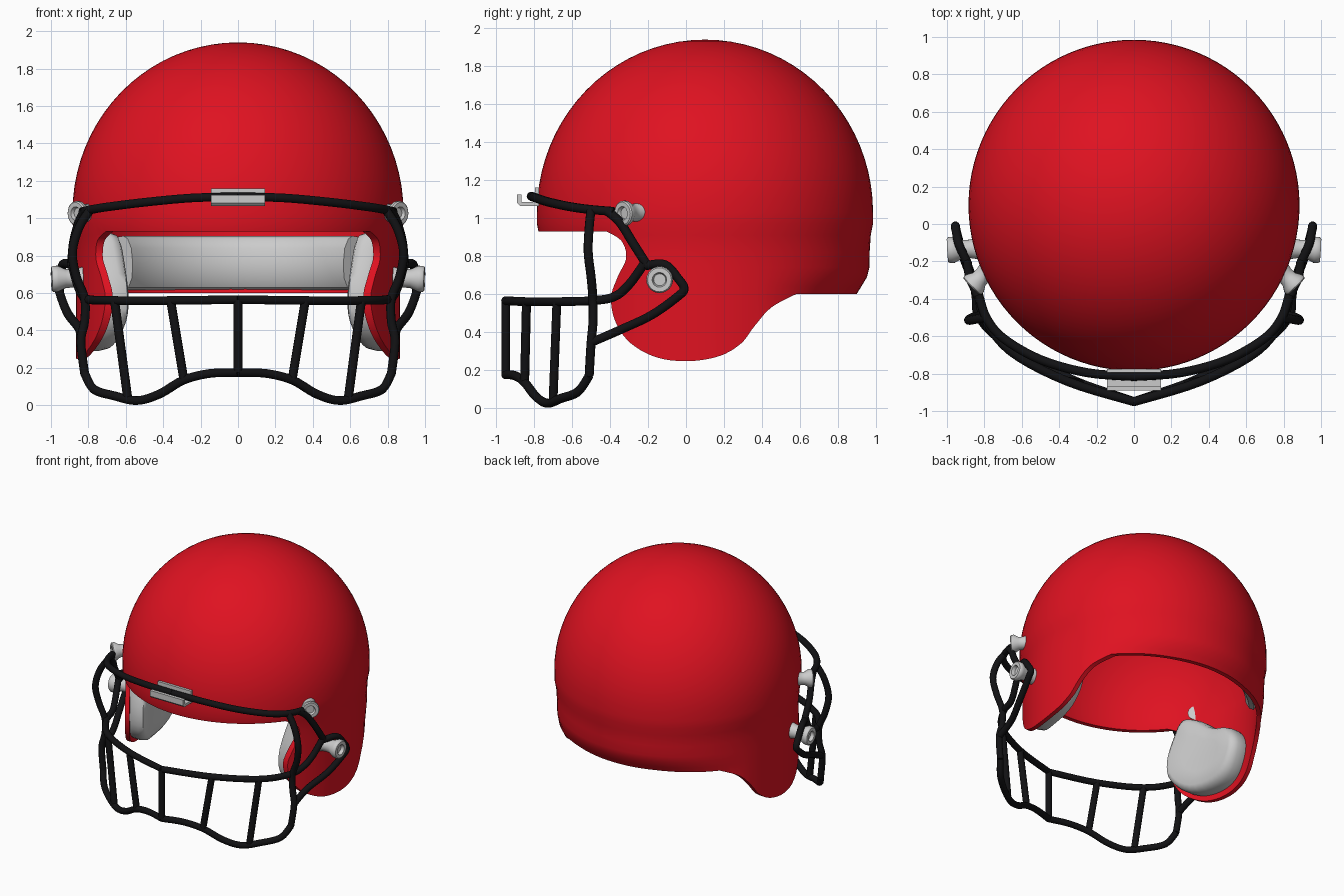
import bpy, bmesh, math
from mathutils import Vector

if "Cube" in bpy.data.objects:
    bpy.data.objects.remove(bpy.data.objects["Cube"])

CY = 0.10          # centre of the dome in y


def material(name, rgb):
    m = bpy.data.materials.new(name)
    m.diffuse_color = (*rgb, 1)
    m.use_nodes = True
    m.node_tree.nodes["Principled BSDF"].inputs["Base Color"].default_value = m.diffuse_color
    return m


RED = material("red_shell", (0.74, 0.006, 0.015))
BLACK = material("black_bars", (0.006, 0.006, 0.007))


def finish(ob, mat=None, angle=40):
    if mat:
        ob.data.materials.append(mat)
    bpy.ops.object.select_all(action='DESELECT')
    ob.select_set(True)
    bpy.context.view_layer.objects.active = ob
    bpy.ops.object.shade_smooth_by_angle(angle=math.radians(angle))
    return ob


def to_object(name, bm):
    bmesh.ops.remove_doubles(bm, verts=bm.verts, dist=1e-5)
    bmesh.ops.recalc_face_normals(bm, faces=bm.faces)
    me = bpy.data.meshes.new(name)
    bm.to_mesh(me)
    bm.free()
    ob = bpy.data.objects.new(name, me)
    bpy.context.collection.objects.link(ob)
    return ob


def lathe(profile, steps, start=0.0, sweep=2 * math.pi, closed=False):
    bm = bmesh.new()
    rows = []
    full = abs(sweep - 2 * math.pi) < 1e-6
    for i in range(steps if full else steps + 1):
        a = start + sweep * i / steps
        rows.append([bm.verts.new((r * math.cos(a), r * math.sin(a), z)) for r, z in profile])
    n = len(profile)
    for i in range(steps):
        p, q = rows[i], rows[(i + 1) % len(rows)]
        for j in range(n if closed else n - 1):
            k = (j + 1) % n
            bm.faces.new((p[j], q[j], q[k], p[k]))
    if not full:
        bm.faces.new(rows[0])
        bm.faces.new(rows[-1])
    return bm


def smooth_path(pts, steps=6, closed=False):
    p = [Vector(v) for v in pts]
    n, out = len(p), []
    get = (lambda i: p[i % n]) if closed else (lambda i: p[max(0, min(n - 1, i))])
    for i in range(n if closed else n - 1):
        a, b, c, d = get(i - 1), get(i), get(i + 1), get(i + 2)
        for k in range(steps):
            t = k / steps
            out.append(0.5 * (2 * b + (c - a) * t + (2 * a - 5 * b + 4 * c - d) * t * t
                              + (3 * b - a - 3 * c + d) * t ** 3))
    return out if closed else out + [p[-1]]


def extrude_x(name, outline, half):
    bm = bmesh.new()
    f = bm.faces.new([bm.verts.new((-half, y, z)) for y, z in outline])
    g = bmesh.ops.extrude_face_region(bm, geom=[f])
    bmesh.ops.translate(bm, vec=(2 * half, 0, 0),
                        verts=[v for v in g['geom'] if isinstance(v, bmesh.types.BMVert)])
    return to_object(name, bm)


# Shell: hollow dome with a slight ridge at the back and a tucked-in rear rim
N = 20
dome = [(math.sin(math.pi / 2 * i / N), math.cos(math.pi / 2 * i / N)) for i in range(N + 1)]
lower = [(0.885, 0.97), (0.873, 0.91), (0.867, 0.82), (0.866, 0.74), (0.866, 0.69),
         (0.866, 0.64), (0.866, 0.58), (0.866, 0.4), (0.866, 0.2)]
outer = [(0.885 * r, 1.03 + 0.91 * z) for r, z in dome] + lower
inner = [(0.852 * r, 1.03 + 0.877 * z) for r, z in dome] + [(r - 0.033, z) for r, z in lower]
bm = lathe(outer + inner[::-1], 96)
bmesh.ops.translate(bm, vec=(0, CY, 0), verts=bm.verts)
for v in bm.verts:
    if v.co.z < 0.75 and v.co.y > 0.4:
        v.co.y -= min(0.08, 3.5 * (0.75 - v.co.z) ** 2) * min(1, (v.co.y - 0.4) / 0.5)
shell = to_object("helmet_shell", bm)

# Side outline that cuts the face opening, ear flaps and rear rim
edge = smooth_path([(-0.42, 0.93), (-0.34, 0.88), (-0.315, 0.79), (-0.36, 0.69), (-0.395, 0.58),
                    (-0.37, 0.45), (-0.29, 0.34), (-0.15, 0.265), (0.02, 0.247), (0.18, 0.275),
                    (0.29, 0.34), (0.36, 0.43), (0.45, 0.53), (0.58, 0.6)], 5)
cutter = extrude_x("side_cutter", [(-1.2, 0.93)] + [tuple(v) for v in edge]
                   + [(1.3, 0.6), (1.3, 2.2), (-1.2, 2.2)], 1.2)
cutter.hide_render = True
mod = shell.modifiers.new("cut", 'BOOLEAN')
mod.operation, mod.solver, mod.object = 'INTERSECT', 'EXACT', cutter
bpy.context.view_layer.objects.active = shell
bpy.ops.object.modifier_apply(modifier="cut")
bpy.data.objects.remove(cutter)
finish(shell, RED, 35)

# Rear inner pad
bm = lathe([(0.80, 0.615), (0.765, 0.63), (0.74, 0.68), (0.735, 0.76), (0.745, 0.84),
            (0.77, 0.89), (0.80, 0.905), (0.836, 0.9), (0.836, 0.75), (0.815, 0.66)],
           32, math.radians(40), math.radians(100), closed=True)
bmesh.ops.translate(bm, vec=(0, CY - 0.01, 0), verts=bm.verts)
finish(to_object("rear_pad", bm))

# Jaw pads: rounded cushions following the inside of the ear flaps
pad = smooth_path([(-0.24, 0.92), (-0.30, 0.8), (-0.35, 0.6), (-0.325, 0.43), (-0.18, 0.31),
                   (0.05, 0.295), (0.2, 0.37), (0.28, 0.54), (0.2, 0.69), (0.02, 0.77),
                   (-0.13, 0.89)], 4, True)
mid = Vector((-0.05, 0.57))
for s, side in ((1, "right"), (-1, "left")):
    bm = bmesh.new()
    rings = []
    for scale, depth in ((0.5, 0), (0.98, 0), (1, 0.03), (1, 0.08), (0.96, 0.125),
                         (0.85, 0.15), (0.5, 0.16)):
        ring = []
        for p in pad:
            y, z = mid + (p - mid) * scale
            x = math.sqrt(0.84 ** 2 - (y - CY) ** 2) - depth
            ring.append(bm.verts.new((s * x, y, z)))
        rings.append(ring)
    for a, b in zip(rings, rings[1:]):
        for i in range(len(pad)):
            j = (i + 1) % len(pad)
            bm.faces.new((a[i], a[j], b[j], b[i]))
    bm.faces.new(rings[0])
    bm.faces.new(rings[-1])
    finish(to_object("jaw_pad_" + side, bm), None, 60)

# Face guard bars, listed for the +x side and mirrored
bars = {
    "brow_bar": [(0, -0.815, 1.115), (0.25, -0.795, 1.108), (0.5, -0.725, 1.085),
                 (0.7, -0.61, 1.06), (0.79, -0.5, 1.045), (0.83, -0.38, 1.035)],
    "upper_arm": [(0.82, -0.42, 1.04), (0.85, -0.35, 0.98), (0.88, -0.28, 0.87),
                  (0.89, -0.21, 0.76)],
    "side_upright": [(0.79, -0.5, 1.045), (0.85, -0.51, 0.95), (0.885, -0.515, 0.82),
                     (0.865, -0.5, 0.69), (0.82, -0.49, 0.57), (0.82, -0.49, 0.45),
                     (0.84, -0.5, 0.34), (0.82, -0.51, 0.17)],
    "middle_bar": [(0, -0.95, 0.565), (0.36, -0.84, 0.56), (0.66, -0.68, 0.56),
                   (0.8, -0.5, 0.565), (0.83, -0.38, 0.585), (0.86, -0.3, 0.65),
                   (0.89, -0.22, 0.76)],
    "chin_bar": [(0, -0.95, 0.175), (0.15, -0.9, 0.17), (0.29, -0.85, 0.135),
                 (0.42, -0.79, 0.06), (0.54, -0.73, 0.025), (0.66, -0.66, 0.05),
                 (0.77, -0.57, 0.085), (0.82, -0.51, 0.17)],
    "lower_loop": [(0.84, -0.5, 0.345), (0.85, -0.35, 0.41), (0.91, -0.18, 0.49),
                   (0.95, -0.04, 0.59), (0.955, -0.01, 0.63), (0.95, -0.04, 0.68),
                   (0.935, -0.11, 0.755), (0.89, -0.21, 0.75)],
    "inner_upright": [(0.36, -0.84, 0.56), (0.29, -0.85, 0.14)],
    "outer_upright": [(0.66, -0.68, 0.56), (0.59, -0.70, 0.04)],
    "centre_upright": [(0, -0.95, 0.565), (0, -0.95, 0.175)],
}
for name, pts in bars.items():
    for s, side in ((1, "right"), (-1, "left")):
        if name == "centre_upright" and s < 0:
            continue
        path = smooth_path(pts, 5 if len(pts) > 2 else 1)
        cu = bpy.data.curves.new(name, 'CURVE')
        cu.dimensions = '3D'
        cu.bevel_depth, cu.bevel_resolution, cu.use_fill_caps = 0.024, 3, True
        sp = cu.splines.new('POLY')
        sp.points.add(len(path) - 1)
        for q, v in zip(sp.points, path):
            q.co = (s * v.x, v.y, v.z, 1)
        ob = bpy.data.objects.new(name + "_" + side, cu)
        bpy.context.collection.objects.link(ob)
        bpy.ops.object.select_all(action='DESELECT')
        ob.select_set(True)
        bpy.context.view_layer.objects.active = ob
        bpy.ops.object.convert(target='MESH')
        finish(bpy.context.object, BLACK)

# Side clips: flared spools with a recessed face
def spool(name, start, end, r):
    a, b = Vector(start), Vector(end)
    h = (b - a).length
    bm = lathe([(0, 0), (0.85 * r, 0), (0.7 * r, 0.3 * h), (0.72 * r, 0.55 * h), (r, 0.8 * h),
                (r, 0.95 * h), (0.9 * r, h), (0.55 * r, h), (0.45 * r, 0.85 * h), (0, 0.85 * h)], 24)
    ob = to_object(name, bm)
    ob.rotation_euler = (b - a).to_track_quat('Z', 'Y').to_euler()
    ob.location = a
    finish(ob)


for s, side in ((1, "right"), (-1, "left")):
    spool("upper_clip_" + side, (s * 0.78, -0.245, 1.03), (s * 0.868, -0.335, 1.025), 0.066)
    spool("lower_clip_" + side, (s * 0.83, -0.13, 0.68), (s * 0.997, -0.14, 0.675), 0.07)

# Front clip: channel that holds the brow bar
clip = extrude_x("front_clip", [(-0.89, 1.125), (-0.89, 1.08), (-0.875, 1.065), (-0.775, 1.065),
                                (-0.775, 1.16), (-0.795, 1.16), (-0.795, 1.085), (-0.865, 1.085),
                                (-0.865, 1.125)], 0.145)
finish(clip)
